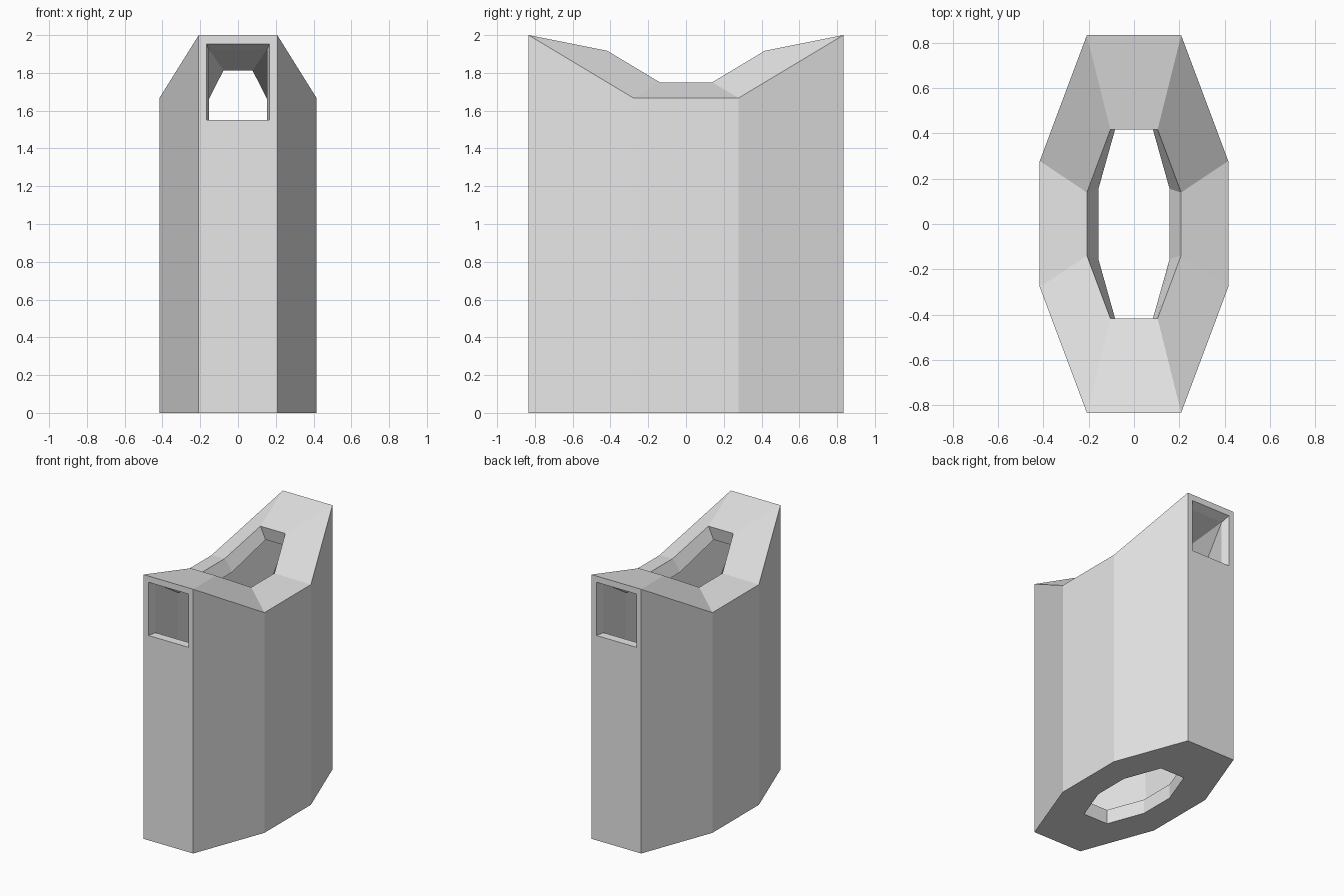
import bpy
import bmesh

if "Cube" in bpy.data.objects:
    bpy.data.objects.remove(bpy.data.objects["Cube"])

# Each ring: (end corner x, y, z), (side corner x, y, z), mirrored into an octagon.
RINGS = [
    ((.104, .417, 0), (.208, .139, 0)),              # base hole
    ((.208, .833, 0), (.416, .278, 0)),              # outer wall foot
    ((.208, .833, 2), (.416, .278, 1.667)),          # outer wall crest
    ((.104, .417, 1.917), (.208, .139, 1.75)),       # top opening
    ((.077, .44, 1.813), (.157, .155, 1.655)),       # top opening, underside
    ((.154, .769, 1.925), (.315, .271, 1.62)),       # inner wall top
    ((.15, .76, .066), (.33, .262, .07)),            # inner wall foot
    ((.104, .417, .11), (.208, .139, .11)),          # base hole, inside
]
OUTER_WALL, INNER_WALL = 1, 5
ENDS = (1, 5)                                        # back and front segments
WIN_X, WIN_LOW, WIN_TOP = .167, 1.55, 1.953


def octagon(a, b):
    """Mirror two corner points across x and y into an ordered loop."""
    order = [(b, 1, 1), (a, 1, 1), (a, -1, 1), (b, -1, 1),
             (b, -1, -1), (a, -1, -1), (a, 1, -1), (b, 1, -1)]
    return [(p[0] * sx, p[1] * sy, p[2]) for p, sx, sy in order]


bm = bmesh.new()
rings = [[bm.verts.new(p) for p in octagon(a, b)] for a, b in RINGS]

# Closed loft around the hollow shell, leaving the end walls open
for r, ring in enumerate(rings):
    nxt = rings[(r + 1) % len(rings)]
    for i in range(8):
        if i in ENDS and r in (OUTER_WALL, INNER_WALL):
            continue
        j = (i + 1) % 8
        bm.faces.new((ring[i], ring[j], nxt[j], nxt[i]))

# End walls with a window whose jambs taper to the inner wall
for i in ENDS:
    foot, crest = rings[1], rings[2]
    in_top, in_foot = rings[5], rings[6]
    y = foot[i].co.y
    s = 1 if foot[i].co.x > 0 else -1
    outer = [foot[i], foot[i + 1], crest[i + 1], crest[i]]
    win = [bm.verts.new((s * x, y, z)) for x, z in
           ((WIN_X, WIN_LOW), (-WIN_X, WIN_LOW), (-WIN_X, WIN_TOP), (WIN_X, WIN_TOP))]
    t = (WIN_LOW - in_foot[i].co.z) / (in_top[i].co.z - in_foot[i].co.z)
    sill = [bm.verts.new(in_foot[k].co.lerp(in_top[k].co, t)) for k in (i, i + 1)]
    inner = [sill[0], sill[1], in_top[i + 1], in_top[i]]
    for k in range(4):
        m = (k + 1) % 4
        bm.faces.new((outer[k], outer[m], win[m], win[k]))
        bm.faces.new((win[k], win[m], inner[m], inner[k]))
    bm.faces.new((in_foot[i], in_foot[i + 1], sill[1], sill[0]))

bmesh.ops.recalc_face_normals(bm, faces=bm.faces)
mesh = bpy.data.meshes.new("hollow_tower")
bm.to_mesh(mesh)
bm.free()

# Single grey surface
grey = bpy.data.materials.new("light grey")
grey.diffuse_color = (.8, .8, .8, 1)
grey.use_nodes = True
grey.node_tree.nodes["Principled BSDF"].inputs["Base Color"].default_value = grey.diffuse_color
mesh.materials.append(grey)
tower = bpy.data.objects.new("hollow_tower", mesh)
bpy.context.collection.objects.link(tower)
